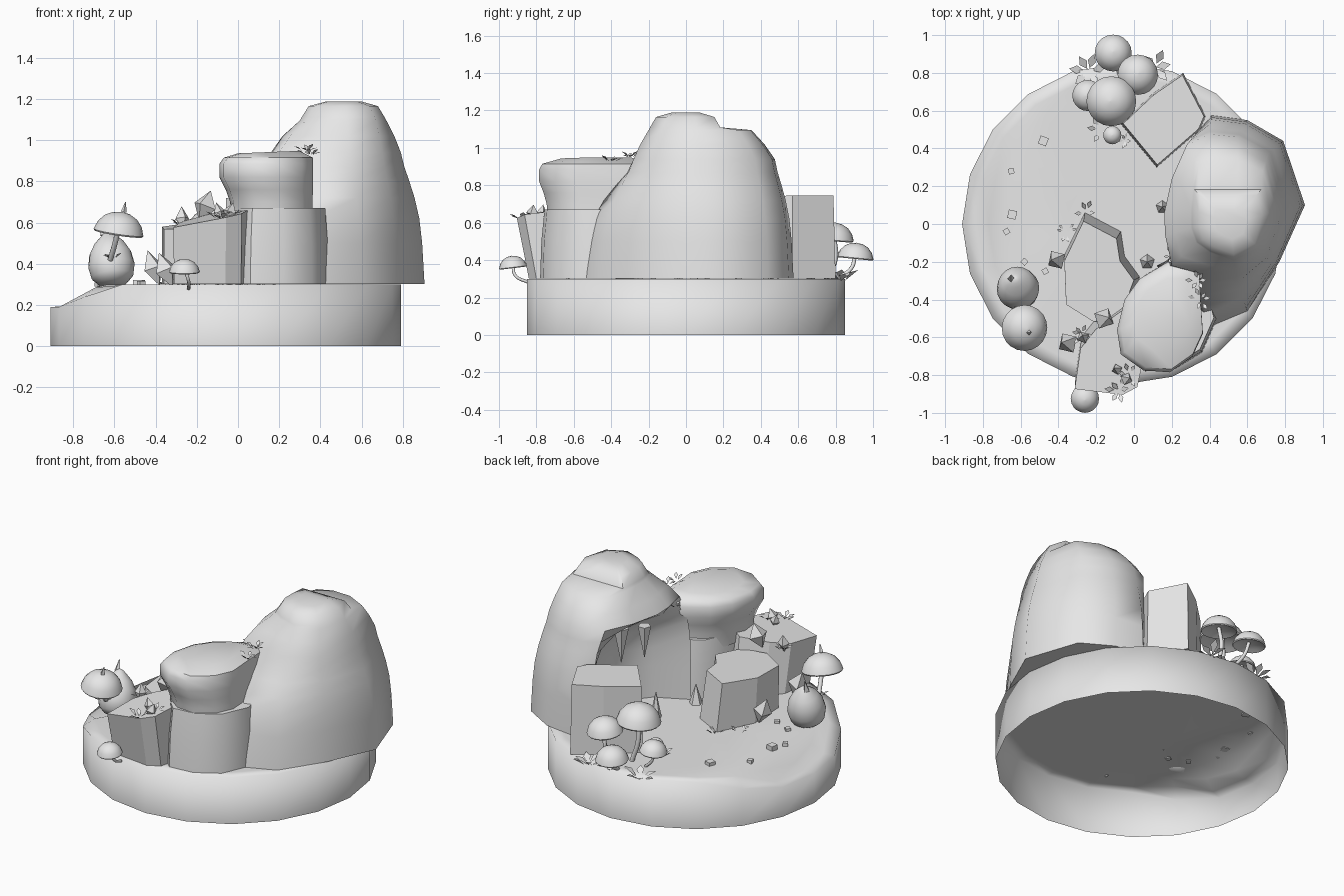
import bpy, bmesh, math, random
from mathutils import Vector, Euler

random.seed(4)
if "Cube" in bpy.data.objects:
    bpy.data.objects.remove(bpy.data.objects["Cube"])

stone = bpy.data.materials.new("pale_stone")
stone.use_nodes = True
stone.diffuse_color = (0.8, 0.8, 0.8, 1)
stone.node_tree.nodes["Principled BSDF"].inputs["Base Color"].default_value = (0.8, 0.8, 0.8, 1)


def finish(name, bm, smooth=None):
    bmesh.ops.recalc_face_normals(bm, faces=bm.faces)
    mesh = bpy.data.meshes.new(name)
    bm.to_mesh(mesh)
    bm.free()
    mesh.materials.append(stone)
    ob = bpy.data.objects.new(name, mesh)
    bpy.context.collection.objects.link(ob)
    if smooth:
        bpy.ops.object.select_all(action="DESELECT")
        ob.select_set(True)
        bpy.context.view_layer.objects.active = ob
        bpy.ops.object.shade_smooth_by_angle(angle=math.radians(smooth))
    return ob


def loft(name, rings, smooth=None, caps=(True, True)):
    """Skin closed rings of equal point count, optionally capping the ends."""
    bm = bmesh.new()
    rows = [[bm.verts.new(p) for p in ring] for ring in rings]
    n = len(rows[0])
    for a, b in zip(rows, rows[1:]):
        for i in range(n):
            j = (i + 1) % n
            bm.faces.new((a[i], a[j], b[j], b[i]))
    for row, cap in zip((rows[0], rows[-1]), caps):
        if cap:
            bm.faces.new(row)
    return finish(name, bm, smooth)


def scaled(outline, centre, f, z):
    cx, cy = centre
    return [(cx + (x - cx) * f, cy + (y - cy) * f, z) for x, y in outline]


def mixed(a, b, t, inner_t):
    """Blend two outlines; the last five points lie on the hollow side."""
    out = []
    for i, (p, q) in enumerate(zip(a, b)):
        k = inner_t if i >= len(a) - 5 else t
        out.append((p[0] + (q[0] - p[0]) * k, p[1] + (q[1] - p[1]) * k))
    return out


def block(name, outline, z1, shrink=0.95, tilt=(0, 0), lean=(0, 0)):
    """Faceted rock standing on the ground: tapered, leaning, with a tilted top."""
    n = len(outline)
    c = (sum(p[0] for p in outline) / n, sum(p[1] for p in outline) / n)
    top = [(x + lean[0], y + lean[1], z + (x - c[0]) * tilt[0] + (y - c[1]) * tilt[1])
           for x, y, z in scaled(outline, c, shrink, z1)]
    return loft(name, [scaled(outline, c, 1, .301), top])


# Island base: open underneath, with a sunken rim on the model's right side
def ground(x):
    t = min(1, max(0, (-x - 0.65) / 0.18))
    return 0.3 - 0.11 * t * t * (3 - 2 * t)


def disc(r, z=None):
    pts = [(-0.06 + r * math.cos(i * math.pi / 10), r * math.sin(i * math.pi / 10)) for i in range(20)]
    return [(x, y, ground(x) if z is None else z) for x, y in pts]


loft("island_base", [disc(0.85, 0)] + [disc(r) for r in (0.85, 0.78, 0.71, 0.63, 0.3)],
     100, (False, True))

# Mountain: broad foot, a hood overhanging the inner hollow, and a stepped crown
foot = [(.36, -.56), (.6, -.46), (.77, -.2), (.905, .1), (.79, .44), (.6, .55),
        (.41, .575), (.32, .47), (.47, .24), (.43, .02), (.32, -.12), (.12, -.22)]
hood = [(.38, -.27), (.54, -.28), (.7, -.18), (.79, .08), (.71, .37), (.55, .46),
        (.4, .475), (.28, .42), (.2, .24), (.16, .06), (.165, -.06), (.2, -.22)]
crown = [(.4, -.15), (.53, -.2), (.67, -.13), (.72, .06), (.68, .28), (.55, .345),
         (.43, .35), (.34, .31), (.31, .2), (.3, .08), (.3, -.02), (.33, -.1)]
rings = []
for z, t in ((.301, 0), (.5, .1), (.62, .22), (.72, .42), (.8, .64), (.87, .85), (.94, 1)):
    rings.append([(x, y, z) for x, y in mixed(foot, hood, t, t ** 3)])
rings.append([(x, y, 1.02) for x, y in mixed(hood, crown, .45, .4)])
rings.append([(x, y, 1.095) for x, y in crown])
peak = [(x, min(y, .19)) for x, y in crown]
rings += [scaled(peak, (.515, 0), f, z) for f, z in ((.96, 1.11), (.8, 1.165), (.4, 1.188))]
loft("mountain", rings, 50)

# Front pillar: wide body with a ledge, narrow neck and bulging flat head
body = [(.36, -.2), (.44, -.5), (.36, -.68), (.22, -.765), (.06, -.78), (0, -.72),
        (-.03, -.56), (0, -.4), (.06, -.27), (.18, -.2)]
loft("pillar_body", [scaled(body, (.2, -.45), f, z) for z, f in ((.301, 1), (.5, .98), (.67, .93))], 50)
head = [(.34, -.2), (.365, -.58), (.31, -.7), (.19, -.785), (.05, -.775), (-.07, -.69),
        (-.09, -.56), (-.05, -.4), (.03, -.29), (.18, -.2)]
loft("pillar_head", [scaled(head, (.34, -.45), f, z) for z, f in
     ((.6, .86), (.7, .88), (.76, .93), (.82, 1), (.885, 1), (.915, .95))]
     + [[(x, y, .94 + .04 * (x - .1)) for x, y, _ in scaled(head, (.17, -.45), .65, 0)]], 45)

# Stepped rocks around the clearing
block("crystal_ledge", [(-.31, -.81), (-.06, -.84), (.015, -.8), (.08, -.5), (-.06, -.4),
                        (-.2, -.5), (-.28, -.6)], .63, 1.02, (.2, .08), (0, -.06))
block("middle_rock", [(-.26, .06), (-.07, -.04), (-.05, -.17), (.03, -.28), (-.04, -.47),
                      (-.2, -.52), (-.36, -.42), (-.37, -.17)], .585, .92, (.05, .05), (-.015, -.02))
block("back_rock", [(.12, .3), (.35, .5), (.38, .57), (.26, .8), (.1, .69), (-.07, .53)],
      .735, .95, (.06, .03))


# Hanging and standing spikes in the hollow
def spike(name, at, r, length, sides=5, rot=(0, 0, 0)):
    bm = bmesh.new()
    bmesh.ops.create_cone(bm, segments=sides, radius1=r, radius2=0.002, depth=abs(length), cap_ends=True)
    ob = finish(name, bm)
    ob.location = at
    ob.rotation_euler = (math.pi if length < 0 else rot[0], rot[1], rot[2])


spike("hanging_spike", (.21, .12, .78), .04, -.2)
spike("hanging_spike", (.29, .24, .78), .045, -.22)
spike("standing_spike", (.15, .09, .38), .035, .16)
spike("standing_spike", (.07, -.2, .36), .04, .12)


# Crystals
def crystal(at, r, h):
    bm = bmesh.new()
    ring = [bm.verts.new((r * math.cos(a), r * math.sin(a), 0))
            for a in (0, math.pi / 2, math.pi, 3 * math.pi / 2)]
    for z in (-h, h):
        tip = bm.verts.new((0, 0, z))
        for i in range(4):
            bm.faces.new((ring[i], ring[(i + 1) % 4], tip))
    ob = finish("crystal", bm)
    ob.location = at
    ob.rotation_euler = [random.uniform(-.35, .35) for _ in range(2)] + [random.uniform(0, 1.5)]


for x, y, z, r, h in ((-.41, -.19, .38, .055, .09), (-.35, -.63, .37, .06, .09),
                      (-.16, -.5, .68, .06, .08), (-.27, -.6, .62, .035, .06),
                      (-.09, -.77, .65, .03, .05), (-.04, -.82, .65, .035, .05)):
    crystal((x, y, z), r, h)


# Lathed shapes: egg and mushroom caps
def lathe(name, profile, at, rot, scale, seg=20):
    turn = Euler(rot).to_matrix()
    rings = [[Vector(at) + turn @ Vector((max(r, .003) * math.cos(a), max(r, .003) * math.sin(a), z)) * scale
              for a in (2 * math.pi * i / seg for i in range(seg))] for r, z in profile]
    return loft(name, rings, 50)


lathe("egg", [(0, 0), (.6, .04), (.9, .35), (1, .85), (.9, 1.4), (.65, 1.85), (.35, 2.15),
              (.2, 2.3), (0, 2.4)], (-.605, -.37, .3), (-.3, -.1, 0), .113)

cap = [(0, .85), (.35, .79), (.65, .63), (.88, .36), (1, .02), (.96, -.04), (.7, .08), (.3, .18), (0, .2)]


def mushroom(x, y, z, r, foot_at, tilt=(0, 0), bend=(0, 0)):
    lathe("mushroom_cap", cap, (x, y, z), (*tilt, 0), r)
    cu = bpy.data.curves.new("mushroom_stem", "CURVE")
    cu.dimensions = "3D"
    cu.bevel_depth = r * .11
    cu.bevel_resolution = 2
    cu.resolution_u = 6
    cu.use_fill_caps = True
    cu.materials.append(stone)
    sp = cu.splines.new("BEZIER")
    sp.bezier_points.add(2)
    a, b = Vector((x, y, z + r * .2)), Vector(foot_at)
    mid = (a + b) / 2 + Vector((*bend, -.01))
    for p, co in zip(sp.bezier_points, (a, mid, b)):
        p.co = co
        p.handle_left_type = p.handle_right_type = "AUTO"
    bpy.context.collection.objects.link(bpy.data.objects.new("mushroom_stem", cu))


mushroom(-.58, -.55, .55, .122, (-.62, -.45, .42), (.08, .15))
mushroom(-.26, -.925, .36, .075, (-.24, -.84, .28), (.12, 0), (.01, -.03))
mushroom(-.11, .905, .41, .098, (-.08, .8, .3), (-.1, 0), (0, .03))
mushroom(.02, .79, .51, .107, (0, .75, .3), (-.1, .05), (0, .03))
mushroom(-.12, .65, .56, .132, (-.08, .66, .3), (0, -.06), (-.02, 0))
mushroom(-.245, .68, .41, .082, (-.19, .68, .3), (0, -.1), (-.02, 0))
mushroom(-.115, .47, .34, .048, (-.1, .5, .29))
spike("cap_spike", (-.55, -.575, .675), .014, .05, 4, (0, .2, 0))
spike("egg_sprout", (-.65, -.28, .57), .02, .07, 4, (-.3, 0, 0))


# Leaf tufts: thin pointed blades fanning outward
def tuft(x, y, z, size, count=6, spread=.03):
    bm = bmesh.new()
    for i in range(count):
        a = 2 * math.pi * i / count + random.uniform(-.3, .3)
        out, side = Vector((math.cos(a), math.sin(a), 0)), Vector((-math.sin(a), math.cos(a), 0))
        root = out * random.uniform(0, spread)
        up = Vector((0, 0, random.uniform(.4, 1.0)))
        mid = root + (out * .5 + up * .6) * size
        quad = (root, mid + side * size * .28, root + (out + up * .8) * size, mid - side * size * .28)
        bm.faces.new([bm.verts.new(p) for p in quad])
    finish("leaf_tuft", bm).location = (x, y, z)


for x, y, z, s in ((.11, .83, .29, .08), (-.24, .81, .29, .08), (-.02, .78, .28, .07), (-.17, .5, .3, .05),
                   (-.05, .44, .3, .03), (.34, -.3, .95, .04), (.35, -.4, .93, .04), (-.25, .06, .3, .04),
                   (-.36, -.04, .3, .03), (-.08, -.88, .62, .05), (-.03, -.8, .64, .04),
                   (-.28, -.58, .59, .04), (-.61, -.47, .43, .035), (.2, -.17, .9, .03)):
    tuft(x, y, z, s)

# Loose pebbles on the clearing
for x, y, s in ((-.48, .44, .045), (-.65, .28, .03), (-.645, .05, .045), (-.675, -.04, .03),
                (-.58, -.2, .03), (-.47, -.25, .03)):
    bm = bmesh.new()
    bmesh.ops.create_cube(bm, size=s)
    peb = finish("pebble", bm)
    peb.location = (x, y, ground(x) + .005)
    peb.scale.z = .7
    peb.rotation_euler.z = random.uniform(0, 1.5)
